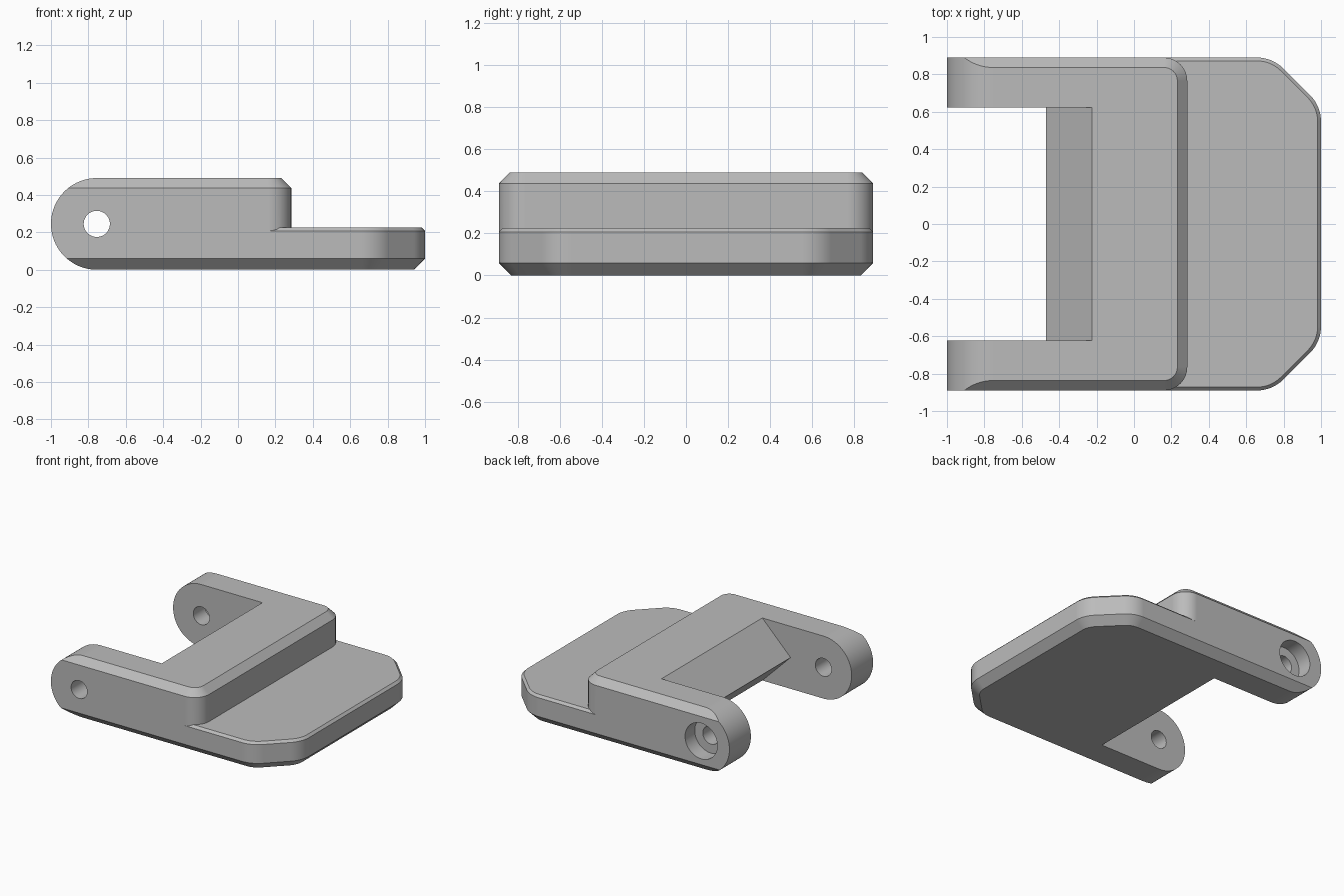
import bpy, bmesh, math
from math import cos, sin, tan, pi
from mathutils import Vector

cube = bpy.data.objects.get("Cube")
if cube:
    bpy.data.objects.remove(cube, do_unlink=True)

HALF_W, TOP, SLOT = 0.89, 0.49, 0.624
R_END = TOP / 2
PIVOT_X = R_END - 1

grey = bpy.data.materials.new("plain grey")
grey.use_nodes = True
grey.diffuse_color = (0.5, 0.5, 0.5, 1)
grey.node_tree.nodes["Principled BSDF"].inputs["Base Color"].default_value = (0.5, 0.5, 0.5, 1)


def outline(corners, radius, inset, steps=8):
    """Convex counter-clockwise outline with rounded corners, moved inwards by inset."""
    pts = []
    n = len(corners)
    for i, c in enumerate(corners):
        p = Vector(c)
        d1 = (p - Vector(corners[i - 1])).normalized()
        d2 = (Vector(corners[(i + 1) % n]) - p).normalized()
        start = math.atan2(d1.y, d1.x) - pi / 2
        turn = math.atan2(d1.cross(d2), d1.dot(d2))
        centre = p - d1 * radius * tan(turn / 2) - Vector((cos(start), sin(start))) * radius
        for k in range(steps + 1):
            a = start + turn * k / steps
            q = centre + (radius - inset) * Vector((cos(a), sin(a)))
            pts.append((round(q.x, 5), round(q.y, 5)))
    return pts


def loft(name, loops):
    """Solid through matching loops of 3D points, capped at both ends."""
    bm = bmesh.new()
    rings = [[bm.verts.new(p) for p in loop] for loop in loops]
    n = len(rings[0])
    for lo, hi in zip(rings, rings[1:]):
        for i in range(n):
            j = (i + 1) % n
            bm.faces.new((lo[i], lo[j], hi[j], hi[i]))
    bm.faces.new(rings[0][::-1])
    bm.faces.new(rings[-1])
    bmesh.ops.recalc_face_normals(bm, faces=bm.faces[:])
    mesh = bpy.data.meshes.new(name)
    bm.to_mesh(mesh)
    bm.free()
    mesh.materials.append(grey)
    obj = bpy.data.objects.new(name, mesh)
    bpy.context.collection.objects.link(obj)
    return obj


def slab(name, corners, radius, levels):
    """Rounded slab; levels are (height, inset) pairs."""
    return loft(name, [[(x, y, z) for x, y in outline(corners, radius, d)] for z, d in levels])


def side_prism(name, profile, y0, y1):
    """Extrude an x-z profile along y."""
    return loft(name, [[(x, y, z) for x, z in profile] for y in (y0, y1)])


def circle(r, steps=48):
    return [(PIVOT_X + r * cos(2 * pi * i / steps), R_END + r * sin(2 * pi * i / steps))
            for i in range(steps)]


def combine(target, tool, operation):
    tool.hide_render = True
    mod = target.modifiers.new(operation.title(), "BOOLEAN")
    mod.operation, mod.solver, mod.object = operation, "EXACT", tool
    bpy.context.view_layer.objects.active = target
    bpy.ops.object.modifier_apply(modifier=mod.name)
    bpy.data.objects.remove(tool, do_unlink=True)


# Base plate with clipped corners, joined with the raised block
FAR = -1.5
body = slab("bracket_body",
            [(FAR, -HALF_W), (0.74, -HALF_W), (1, -0.63), (1, 0.63), (0.74, HALF_W), (FAR, HALF_W)],
            0.2, [(0, 0.06), (0.06, 0), (0.207, 0), (0.225, 0.018)])
block = slab("raised_block",
             [(FAR, -HALF_W), (0.285, -HALF_W), (0.285, HALF_W), (FAR, HALF_W)],
             0.125, [(0.12, 0), (0.437, 0), (TOP, 0.053)])
combine(body, block, "UNION")

# Rounded arm ends
arc = [(PIVOT_X - R_END * sin(pi * i / 40), R_END - R_END * cos(pi * i / 40)) for i in range(41)]
combine(body, side_prism("end_rounding", arc + [(1.2, 0.6), (1.2, -0.1)], -1.2, 1.2), "INTERSECT")

# Gap between the arms, with a wedge-shaped inner wall
wedge = [(-1.6, -0.1), (-0.125, -0.1), (-0.47, R_END), (-0.125, TOP + 0.1), (-1.6, TOP + 0.1)]
combine(body, side_prism("arm_gap", wedge, -SLOT, SLOT), "DIFFERENCE")

# Pivot hole and the counterbore on the back arm
combine(body, side_prism("pivot_hole", circle(0.07), -1.2, 1.2), "DIFFERENCE")
combine(body, side_prism("counterbore", circle(0.14), HALF_W - 0.12, 1.2), "DIFFERENCE")

# Smooth rounded corners, crisp chamfers
bpy.ops.object.select_all(action="DESELECT")
body.select_set(True)
bpy.context.view_layer.objects.active = body
bpy.ops.object.shade_smooth_by_angle(angle=math.radians(25))
body.modifiers.new("Weighted normals", "WEIGHTED_NORMAL").keep_sharp = True
